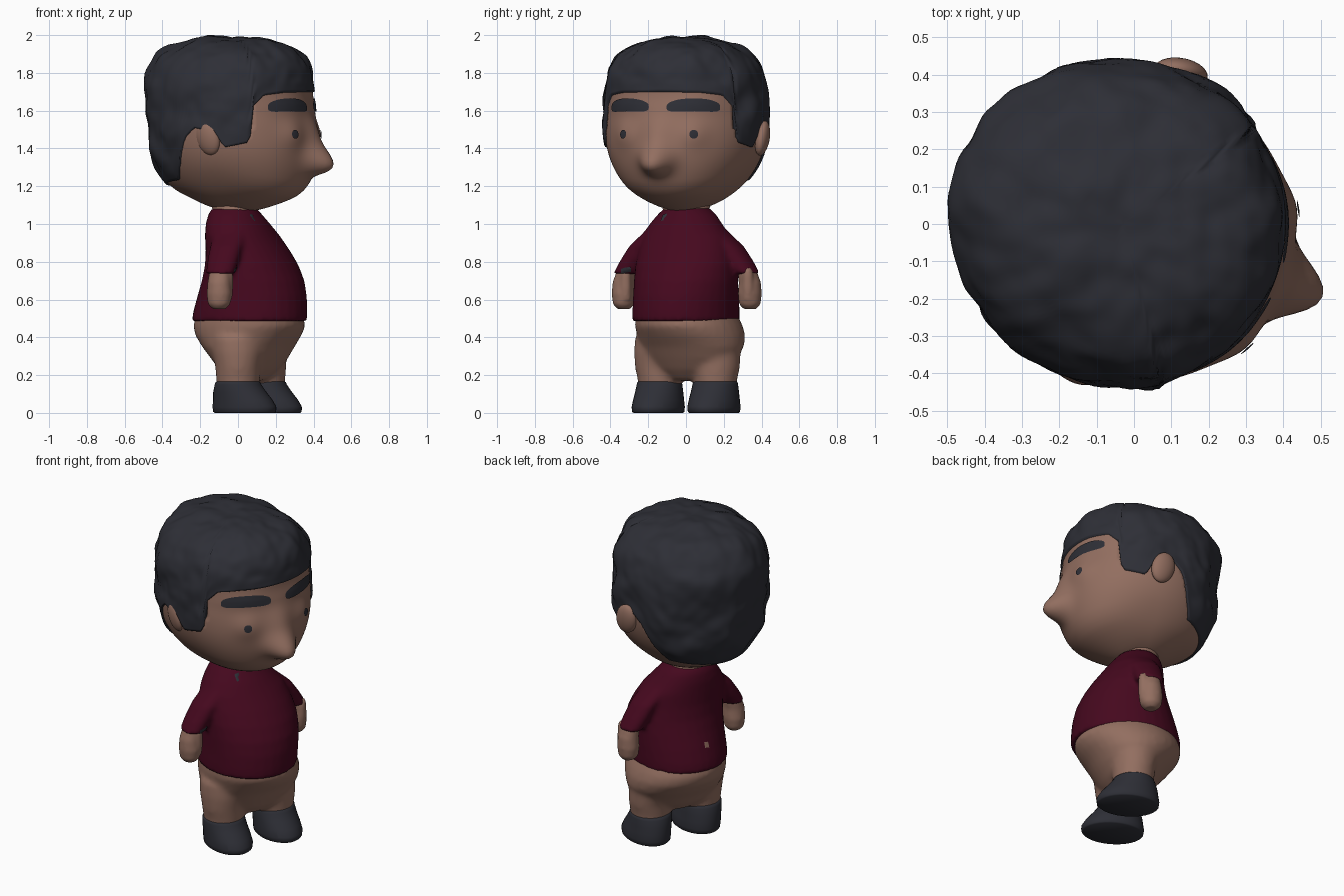
import bpy, bmesh
from math import sin, cos, radians, exp, tau
from mathutils import Vector, noise

cube = bpy.data.objects.get("Cube")
if cube:
    bpy.data.objects.remove(cube)


def material(name, rgb):
    m = bpy.data.materials.new(name)
    m.use_nodes = True
    m.diffuse_color = (*rgb, 1)
    m.node_tree.nodes["Principled BSDF"].inputs["Base Color"].default_value = (*rgb, 1)
    return m


SKIN = material("brown skin", (0.29, 0.157, 0.117))
DARK = material("charcoal", (0.027, 0.028, 0.037))
SHIRT = material("maroon cloth", (0.06, 0.0025, 0.013))


def finish(name, bm, mat, voxel=0, smooth=6):
    bmesh.ops.recalc_face_normals(bm, faces=bm.faces)
    for f in bm.faces:
        f.smooth = True
    me = bpy.data.meshes.new(name)
    bm.to_mesh(me)
    bm.free()
    me.materials.append(mat)
    ob = bpy.data.objects.new(name, me)
    bpy.context.collection.objects.link(ob)
    if voxel:
        r = ob.modifiers.new("Fuse", "REMESH")
        r.mode, r.voxel_size, r.use_smooth_shade = "VOXEL", voxel, True
        s = ob.modifiers.new("Soften", "SMOOTH")
        s.factor, s.iterations = 0.5, smooth
    return ob


def interp(table, x):
    # Linear blend through rows of (key, values...)
    for a, b in zip(table, table[1:]):
        if x <= b[0]:
            t = max(0, (x - a[0]) / (b[0] - a[0]))
            return [p + (q - p) * t for p, q in zip(a[1:], b[1:])]
    return list(table[-1][1:])


def bridge(bm, rows):
    for a, b in zip(rows, rows[1:]):
        for i in range(len(a)):
            j = (i + 1) % len(a)
            bm.faces.new((a[i], a[j], b[j], b[i]))


def loft(bm, rings, turn=0, n=32):
    # Closed stack of ellipses: (z, centre x, centre y, depth, half width), turned about z
    c, s = cos(radians(turn)), sin(radians(turn))
    rows = []
    for z, cx, cy, rx, ry in rings:
        oval = [(rx * cos(tau * i / n), ry * sin(tau * i / n)) for i in range(n)]
        rows.append([bm.verts.new((cx + c * x - s * y, cy + s * x + c * y, z)) for x, y in oval])
    bridge(bm, rows)
    bm.faces.new(rows[0])
    bm.faces.new(rows[-1])


# Head surface: radius by elevation for front, side and back
CENTRE, TURN, BODY_TURN = Vector((-0.03, 0, 1.5)), -20, -28
HEAD = [(-90, .43, .43, .43), (-60, .46, .42, .42), (-40, .51, .415, .45),
        (-25, .49, .42, .44), (0, .45, .425, .43), (15, .437, .435, .46),
        (25, .46, .465, .505), (36, .525, .505, .55), (50, .54, .515, .555),
        (62, .515, .505, .525), (90, .47, .47, .47)]


def bump(az, el, a0, e0, wa, we):
    return exp(-((az - a0) / wa) ** 2 - ((el - e0) / we) ** 2)


def head_point(az, el, off=0):
    samples = [interp(HEAD, min(90, max(-90, el + d))) for d in (-6, -3, 0, 3, 6)]
    front, side, back = (sum(s[k] for s in samples) / 5 for k in range(3))
    c = cos(radians(az))
    r = side + (front - side) * max(c, 0) ** 2 + (back - side) * max(-c, 0) ** 2 + off
    r += 0.105 * bump(az, el, 0, -19, 10, 8)          # nose tip
    r += 0.03 * bump(az, el, 0, -7, 10, 14)           # nose bridge
    for s in (-1, 1):
        r += 0.018 * bump(az, el, s * 25, -3, 10, 9)  # eyeball
        r += 0.012 * bump(az, el, s * 25, 17, 22, 7)  # brow ridge
    a, e = radians(az + TURN), radians(el)
    return CENTRE + r * Vector((cos(e) * cos(a), cos(e) * sin(a), sin(e)))


N = 144
AZ = [-180 + 360 * i / N for i in range(N)]
LINE = [(0, 25), (30, 24.5), (47, 23), (55, 16), (58, -9), (76, -13), (82, -2),
        (98, 1), (106, -6), (115, -25), (125, -38), (180, -41)]


def hairline(a):
    return interp(LINE, abs(a))[0]


# Skin of the head, sunk a little where hair covers it
bm = bmesh.new()
bridge(bm, [[bm.verts.new(head_point(a, el, -0.035 if el > hairline(a) + 5 else 0))
             for a in AZ] for el in range(-88, 46, 2)])
finish("head", bm, SKIN)


# Hair shell running from the hairline up to the crown
def hair_point(a, t):
    low = hairline(a)
    p = head_point(a, low + (89.5 - low) * t, -0.02 if t == 0 else 0.012)
    lump = noise.noise(p * 7) * 0.02 + noise.noise(p * 16) * 0.008
    return p + (p - CENTRE).normalized() * lump * min(1, t * 8)


bm = bmesh.new()
rows = [[bm.verts.new(hair_point(a, t)) for a in AZ]
        for t in [0, 0.004] + [k / 50 for k in range(1, 51)]]
bridge(bm, rows)
bm.faces.new(rows[-1])
finish("hair", bm, DARK)


# Eyes and eyebrows: thin patches lying on the face
def face_patch(name, az, el, wa, we, power, tilt=0):
    bm = bmesh.new()

    def at(k, i):
        c, s = cos(tau * i / 40), sin(tau * i / 40)
        x = wa * k * abs(c) ** power * (1 if c > 0 else -1)
        y = we * k * abs(s) ** power * (1 if s > 0 else -1)
        return bm.verts.new(head_point(az + x, el + y + tilt * (x / wa) ** 2, 0.006))

    rows = [[at(k / 6, i) for i in range(40)] for k in range(1, 7)]
    bridge(bm, rows)
    bm.faces.new(rows[0])
    finish(name, bm, DARK)


for side, s in (("left", 1), ("right", -1)):
    face_patch(side + "_eye", s * 25, -3, 2.8, 2.8, 1)
    face_patch(side + "_eyebrow", s * 25.5, 16.5, 19, 4.2, 0.65, -1.5)

    # Ear: a flattened, slightly tilted oval
    bm = bmesh.new()
    bmesh.ops.create_uvsphere(bm, u_segments=24, v_segments=16, radius=1)
    ear = finish(side + "_ear", bm, SKIN)
    ear.scale = (0.07, 0.038, 0.095)
    ear.location = head_point(s * 89, -6, s * 0.015 - 0.003)
    ear.rotation_euler = (s * -0.15, -0.3, radians(TURN + s * 15))

# Neck
bm = bmesh.new()
loft(bm, [(0.98, -.02, 0, .11, .12), (1.05, -.02, 0, .105, .11), (1.12, -.02, 0, .13, .14)])
finish("neck", bm, SKIN)

# Arms hang from the turned shoulders: side, hand centre x and y
ARMS = (("left", 1, .16, .338), ("right", -1, -.1, -.33))

# Shirt: round belly fused with two short sleeves
bm = bmesh.new()
loft(bm, [(.485, .06, 0, .312, .276), (.54, .065, 0, .308, .277), (.62, .075, 0, .293, .277),
          (.7, .08, 0, .27, .278), (.78, .073, 0, .24, .276), (.86, .052, 0, .21, .264),
          (.94, .022, 0, .182, .245), (1.0, 0, 0, .162, .2), (1.05, -.015, .005, .138, .16),
          (1.085, -.02, .005, .115, .12)], BODY_TURN)
for side, s, hx, hy in ARMS:
    sleeve = [(.735, .96, .078, .066), (.8, .84, .085, .072), (.88, .69, .09, .07),
              (.96, .45, .09, .066), (1.02, .24, .08, .05)]
    loft(bm, [(z, .02 + (hx - .02) * k, hy * k, rx, ry) for z, k, rx, ry in sleeve], BODY_TURN)
shirt = finish("shirt", bm, SHIRT, 0.014, 5)


# Small marks hugging the shirt
def shirt_mark(name, mat, centre, across, up):
    bm = bmesh.new()
    bmesh.ops.create_grid(bm, x_segments=10, y_segments=6, size=0.5)
    for v in bm.verts:
        v.co = Vector(centre) + Vector(across) * v.co.x + Vector(up) * v.co.y
    wrap = finish(name, bm, mat).modifiers.new("Hug", "SHRINKWRAP")
    wrap.target, wrap.offset = shirt, 0.004


shirt_mark("collar_mark", DARK, (.095, -.08, 1.04), (.04, .1, .015), (-.025, .01, .035))
shirt_mark("sleeve_mark", DARK, (-.01, -.32, .752), (0, .06, .015), (0, 0, .035))
shirt_mark("back_mark", SKIN, (-.22, .09, .64), (-.025, -.025, 0), (0, 0, .035))

# Hands: fist with a thumb
for side, s, x, y in ARMS:
    bm = bmesh.new()
    loft(bm, [(.55, x, y, .035, .035), (.575, x, y, .06, .056), (.63, x, y, .068, .062),
              (.69, x, y, .062, .058), (.78, x * .95, y * .94, .055, .045)], BODY_TURN, 20)
    thumb = [(.6, .018, .025), (.66, .024, .03), (.73, .024, .028), (.765, .018, .02)]
    loft(bm, [(z, x + .05, y - s * .01, rx, ry) for z, rx, ry in thumb], 0, 16)
    finish(side + "_hand", bm, SKIN, 0.01, 4)

# Hips and legs fused together; the left foot steps forward
STEP = (("left", .135, .155), ("right", 0, -.14))
bm = bmesh.new()
loft(bm, [(.17, .06, .01, .08, .1), (.23, .06, .015, .14, .22), (.29, .06, .022, .185, .265),
          (.35, .055, .03, .232, .288), (.41, .055, .028, .28, .288),
          (.46, .06, .015, .302, .282), (.53, .06, 0, .285, .262)], BODY_TURN)
for side, x, y in STEP:
    loft(bm, [(.08, x, y, .105, .11), (.17, x, y, .115, .115), (.24, x, y, .12, .13),
              (.32, x * .9, y, .135, .135), (.4, x * .8, y, .14, .13)])
finish("hips_and_legs", bm, SKIN, 0.014, 10)

# Shoes: flat soles, sloping toes, snug ankle
SHOE = [(0, .035, .175, .125), (.03, .035, .18, .128), (.07, .025, .165, .125),
        (.11, .01, .146, .122), (.15, 0, .125, .12), (.168, 0, .117, .117)]
for side, x, y in STEP:
    bm = bmesh.new()
    loft(bm, [(z, x + d, y - d * .2, rx, ry) for z, d, rx, ry in SHOE], BODY_TURN)
    finish(side + "_shoe", bm, DARK).modifiers.new("Edge", "BEVEL").width = 0.006
